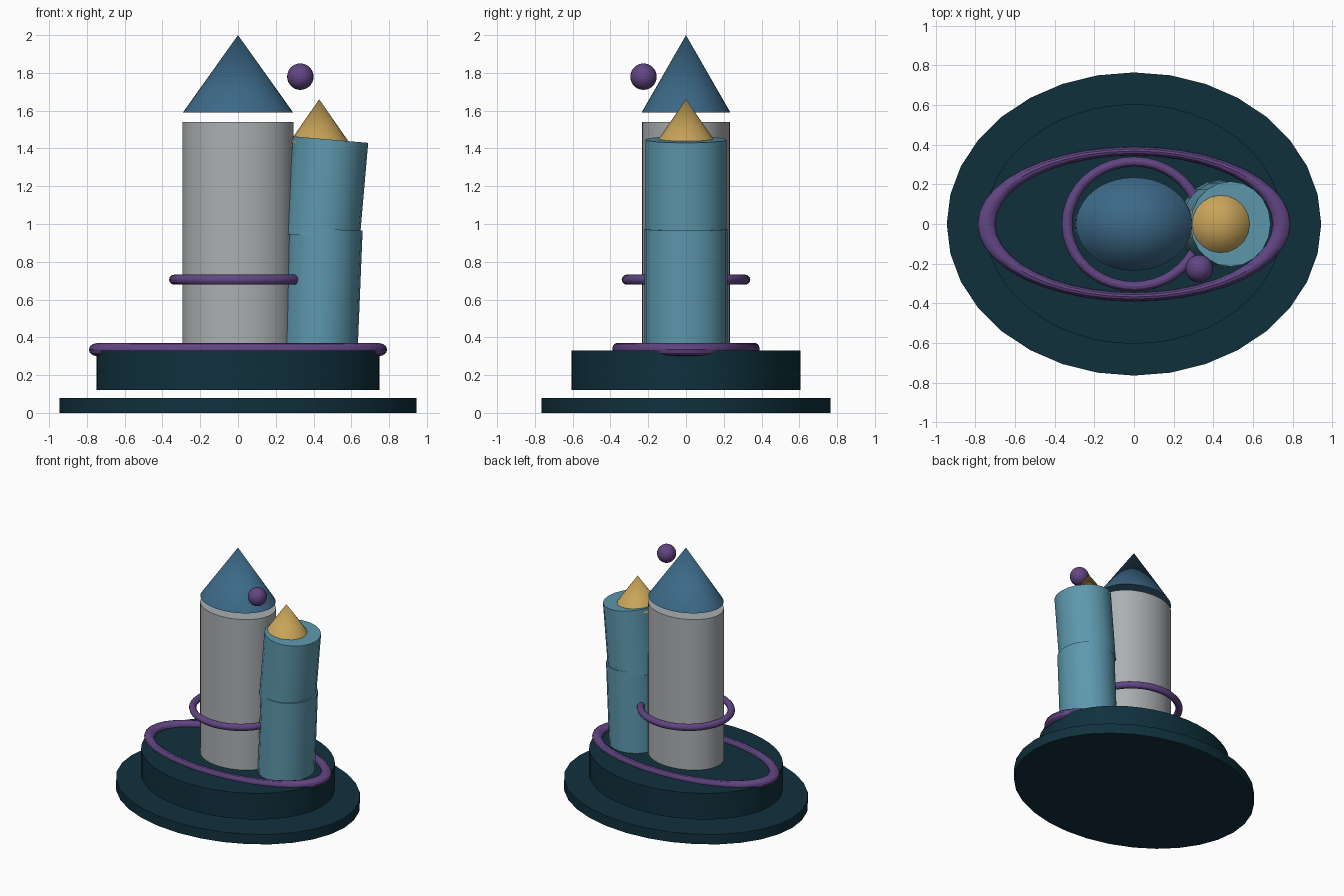
import bpy
import math
from mathutils import Vector

if "Cube" in bpy.data.objects:
    bpy.data.objects.remove(bpy.data.objects["Cube"], do_unlink=True)


def material(name, r, g, b):
    mat = bpy.data.materials.new(name)
    mat.use_nodes = True
    mat.diffuse_color = (r, g, b, 1)
    mat.node_tree.nodes["Principled BSDF"].inputs["Base Color"].default_value = (r, g, b, 1)
    return mat


dark_teal = material("dark teal", 0.005, 0.030, 0.046)
stone_grey = material("stone grey", 0.41, 0.43, 0.44)
slate_blue = material("slate blue", 0.045, 0.141, 0.245)
light_teal = material("light teal", 0.110, 0.315, 0.420)
gold = material("gold", 0.58, 0.37, 0.10)
purple = material("purple", 0.120, 0.060, 0.225)


def finish(name, mat, scale=(1, 1, 1)):
    obj = bpy.context.object
    obj.name = name
    obj.scale = scale
    obj.data.materials.append(mat)
    bpy.ops.object.transform_apply(location=False, rotation=False, scale=True)
    bpy.ops.object.shade_smooth_by_angle(angle=math.radians(30))
    return obj


def column(name, mat, bottom, top, rx, ry, sides=32, tip=1.0):
    """Elliptical prism or cone whose axis runs from bottom to top."""
    a, b = Vector(bottom), Vector(top)
    axis = b - a
    bpy.ops.mesh.primitive_cone_add(vertices=sides, radius1=1, radius2=tip,
                                    depth=axis.length, location=(a + b) / 2)
    obj = finish(name, mat, (rx, ry, 1))
    obj.rotation_euler = (0, math.atan2(axis.x, axis.z), 0)
    return obj


def ring(name, mat, z, minor, scale, segments):
    bpy.ops.mesh.primitive_torus_add(major_radius=1, minor_radius=minor,
                                     major_segments=segments, minor_segments=12,
                                     location=(0, 0, z))
    return finish(name, mat, scale)


# Two stepped foundation tiers, separated by a narrow gap
column("base_slab", dark_teal, (0, 0, 0), (0, 0, 0.08), 0.945, 0.765)
column("upper_tier", dark_teal, (0, 0, 0.12), (0, 0, 0.33), 0.75, 0.605, 48)

# Main tower with its floating roof
column("main_tower", stone_grey, (0, 0, 0.33), (0, 0, 1.54), 0.295, 0.233, 40)
column("main_roof", slate_blue, (0, 0, 1.59), (0, 0, 2), 0.292, 0.235, 40, tip=0)

# Leaning side tower in two sections
column("side_tower_lower", light_teal, (0.43, 0, 0.32), (0.457, 0, 0.973), 0.203, 0.219, 20)
column("side_tower_upper", light_teal, (0.442, 0, 0.93), (0.487, 0, 1.447), 0.203, 0.215, 20)
column("side_roof", gold, (0.43, 0, 1.43), (0.43, 0, 1.66), 0.16, 0.16, 20, tip=0)

# Rings around the tier and the main tower
ring("tier_ring", purple, 0.335, 0.06, (0.745, 0.368, 0.58), 40)
ring("tower_ring", purple, 0.705, 0.08, (0.338, 0.315, 0.33), 40)

# Floating orb
bpy.ops.mesh.primitive_uv_sphere_add(segments=24, ring_count=14, radius=0.07,
                                     location=(0.33, -0.225, 1.78))
finish("floating_orb", purple)
